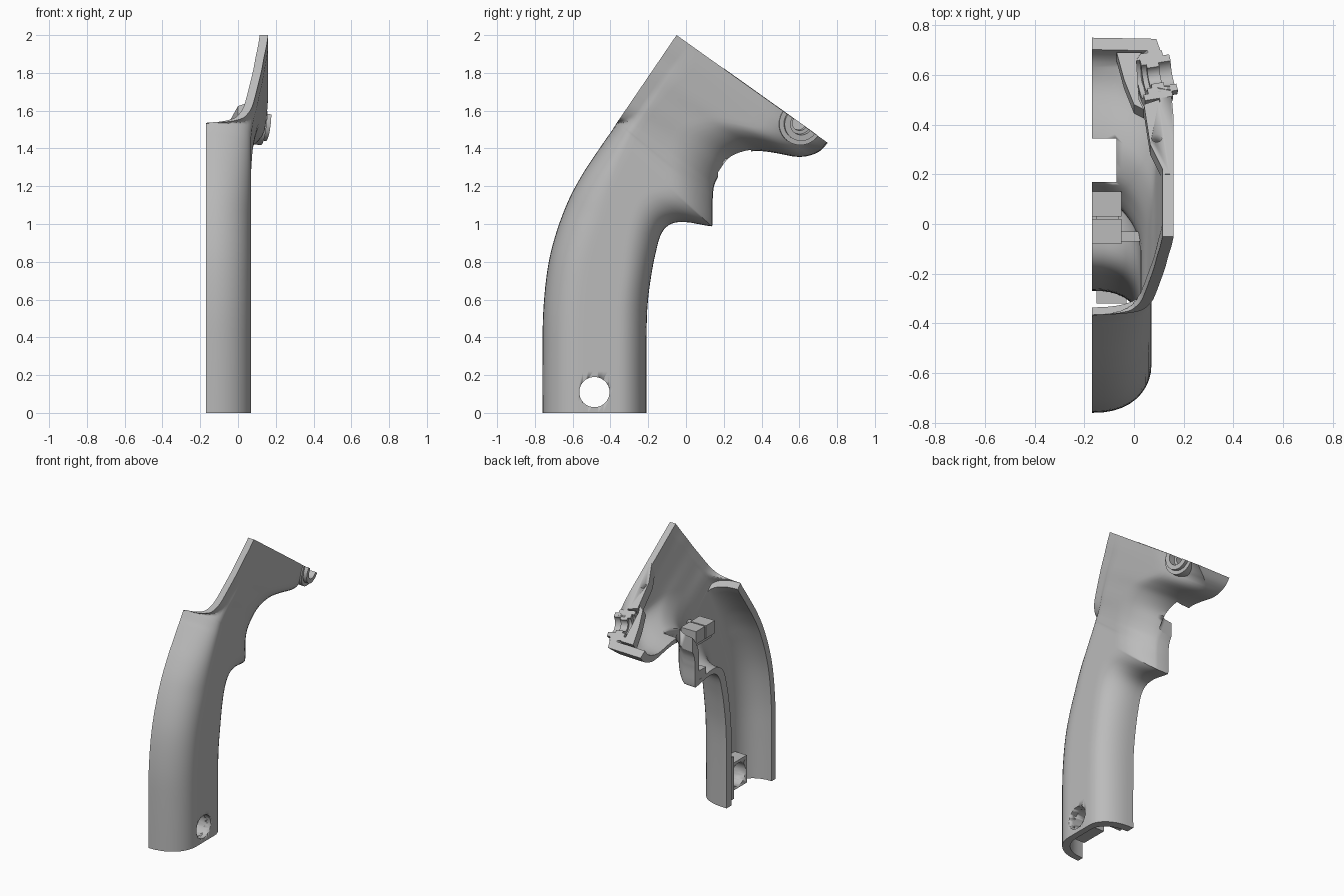
import bpy, bmesh, math
from mathutils import Vector

cube = bpy.data.objects.get("Cube")
if cube:
    bpy.data.objects.remove(cube)

grey = bpy.data.materials.new("plain_grey")
grey.use_nodes = True
grey.diffuse_color = (0.5, 0.5, 0.5, 1)
grey.node_tree.nodes["Principled BSDF"].inputs["Base Color"].default_value = (0.5, 0.5, 0.5, 1)

SPLIT = -0.17                       # flat plane where the half shell ends
WALL = 0.045
TOP = Vector((0, -0.05, 2.0))       # corner between the two head cuts
ALONG = Vector((0, 0.8, -0.57)).normalized()
DOWN = Vector((0, -0.57, -0.8)).normalized()


def finish(name, bm, smooth=35):
    bmesh.ops.recalc_face_normals(bm, faces=bm.faces)
    mesh = bpy.data.meshes.new(name)
    bm.to_mesh(mesh)
    bm.free()
    ob = bpy.data.objects.new(name, mesh)
    bpy.context.collection.objects.link(ob)
    mesh.materials.append(grey)
    bpy.ops.object.select_all(action='DESELECT')
    ob.select_set(True)
    bpy.context.view_layer.objects.active = ob
    bpy.ops.object.shade_smooth_by_angle(angle=math.radians(smooth))
    return ob


def loft(name, loops):
    """Skin equal closed loops and cap both ends."""
    bm = bmesh.new()
    rings = [[bm.verts.new(p) for p in loop] for loop in loops]
    bm.faces.new(rings[0])
    bm.faces.new(rings[-1])
    n = len(rings[0])
    for a, b in zip(rings, rings[1:]):
        for i in range(n):
            j = (i + 1) % n
            bm.faces.new((a[i], a[j], b[j], b[i]))
    return finish(name, bm)


def box(name, lo, hi):
    corners = [(lo[0], lo[1]), (hi[0], lo[1]), (hi[0], hi[1]), (lo[0], hi[1])]
    return loft(name, [[(x, y, z) for x, y in corners] for z in (lo[2], hi[2])])


def half_collar(name, centre, axis, u, v, r_out, r_in, a, b, steps=20):
    """Tube wall swept through half a turn about an axis."""
    loops = []
    for i in range(steps + 1):
        t = math.pi * i / steps
        ray = u * math.cos(t) + v * math.sin(t)
        loops.append([centre + ray * r + axis * h
                      for r, h in ((r_in, a), (r_out, a), (r_out, b), (r_in, b))])
    return loft(name, loops)


def rod(name, centre, axis, u, v, r, a, b):
    ring = [u * r * math.cos(k * math.tau / 40) + v * r * math.sin(k * math.tau / 40) for k in range(40)]
    return loft(name, [[centre + p + axis * h for p in ring] for h in (a, b)])


def rim_prism(name, outline, depth):
    """Solid hanging from the sloping top cut, drawn in plan."""
    rim = [Vector((x, y, 2 - .7125 * (y + .05))) for x, y in outline]
    return loft(name, [[p - DOWN * .002 for p in rim], [p + DOWN * depth for p in rim]])


def cut(target, cutter):
    m = target.modifiers.new("opening", 'BOOLEAN')
    m.operation = 'DIFFERENCE'
    m.solver = 'EXACT'
    m.object = cutter
    cutter.hide_render = True
    cutter.hide_set(True)


# Stations: back y, back z, front y, front z, side x, front rounding, front bluntness
handle = [
    (-.76, 0, -.21, 0, .07, .15, 0), (-.76, .3, -.21, .3, .07, .15, 0),
    (-.755, .55, -.205, .55, .07, .15, 0), (-.73, .78, -.185, .72, .07, .15, 0),
    (-.685, .96, -.16, .85, .07, .16, 0), (-.62, 1.13, -.13, .95, .07, .17, 0),
    (-.55, 1.26, -.08, 1.0, .07, .2, .05), (-.485, 1.36, 0, 1.01, .07, .25, .15),
    (-.42, 1.455, .12, .99, .07, .3, .28), (-.395, 1.49, .14, 1.0, .07, .3, .3),
    (-.37, 1.53, .14, 1.1, .07, .29, .3)]
# Head: cut position, front y, front z, side x, front rounding, bluntness, open edge x
head = [
    (.025, .142, 1.14, .072, .29, .3, -.05), (.06, .145, 1.18, .074, .28, .28, .02),
    (.11, .155, 1.22, .077, .28, .24, .05), (.19, .19, 1.28, .085, .29, .12, .074),
    (.3, .25, 1.35, .1, .3, 0, .09), (.45, .35, 1.385, .115, .3, 0, .108),
    (.6, .45, 1.38, .13, .28, 0, .125), (.75, .6, 1.355, .142, .27, .15, .138),
    (.87, .7, 1.38, .152, .33, .5, .15), (1, .75, 1.43, .16, .45, .78, .16)]
stations = [h + (SPLIT,) for h in handle]
stations += [(-.37 + .32 * h[0], 1.53 + .47 * h[0]) + h[1:] for h in head]


def smooth_stations(rows, steps=4):
    out = []
    for i in range(len(rows) - 1):
        four = [rows[max(i - 1, 0)], rows[i], rows[i + 1], rows[min(i + 2, len(rows) - 1)]]
        for k in range(steps):
            t = k / steps
            out.append([.5 * (2 * b + (c - a) * t + (2 * a - 5 * b + 4 * c - d) * t * t
                              + (3 * b - a - 3 * c + d) * t ** 3) for a, b, c, d in zip(*four)])
    return out + [list(rows[-1])]


def section(row, wall):
    """Half section from the back edge round to the front edge."""
    by, bz, fy, fz, side, rf, blunt, edge = row
    back, front = Vector((0, by, bz)), Vector((0, fy, fz))
    d = (front - back).normalized()
    if edge <= SPLIT + .01:
        back = back + d * wall
    front = front - d * wall * 1.3
    length = (front - back).length
    rb = .19 - .09 * min(max((bz - 1.1) / .43, 0), 1) - wall * .5
    rf = rf - wall * .5
    blend = min(max(blunt * 2.5, 0), 1)
    start = max(blunt, .4)
    quarter = [k / 10 * math.pi / 2 for k in range(11)]
    pts = [(rb * (1 - math.cos(a)), math.sin(a) ** .85) for a in quarter]
    pts += [(rb + (length - rb - rf) * k / 8, 1) for k in range(1, 8)]
    for a in reversed(quarter):
        run = 1 - math.cos(a)
        wedge = start + (1 - start) * run * (2 - run) if a > 0 else 0
        pts.append((length - rf * run, (1 - blend) * math.sin(a) ** .85 + blend * wedge))
    out = []
    for i, (s, f) in enumerate(pts):
        x = SPLIT + (side - wall - SPLIT) * f
        if i < 18:
            x = max(x, min(edge, side) - wall, SPLIT)
        p = back + d * s
        out.append(Vector((x, p.y, p.z)))
    return out


loops = [section(r, 0) + section(r, WALL)[::-1] for r in smooth_stations(stations)]
shell = loft("grip_shell", loops)

X, Y, Z = Vector((1, 0, 0)), Vector((0, 1, 0)), Vector((0, 0, 1))

# Trigger window and screw hole through the shell
cut(shell, box("trigger_window_cutter", (-.3, .17, 1.12), (-.07, .345, 1.55)))
screw = Vector((0, -.485, .11))
screw_cutter = rod("screw_hole_cutter", screw, X, Y, Z, .08, -.3, .3)
cut(shell, screw_cutter)
screw_block = box("screw_block", (-.07, -.58, .015), (.04, -.385, .21))
cut(screw_block, screw_cutter)

# Rib thickening the inside of the front wall near the foot
box("front_wall_rib", (-.15, -.32, .02), (-.03, -.25, .32))

# Stepped half collar in the nose
nose = TOP + ALONG * .8 + X * .1
axis = (X + ALONG * .2).normalized()
across = axis.cross(DOWN).normalized()
cut(shell, rod("nose_bore_cutter", nose, axis, across, DOWN, .06, -.12, .2))
for name, ro, ri, a, b in (("nose_collar_outer", .115, .085, -.08, .035),
                           ("nose_collar_inner", .09, .058, -.06, .06),
                           ("nose_collar_lip", .062, .04, -.04, .01)):
    half_collar(name, nose, axis, across, DOWN, ro, ri, a, b)

# Wall between the nose cavity and the collar
rim_prism("collar_wall", [(-.07, .69), (.03, .69), (.01, .66), (.02, .5), (.04, .46), (0, .48), (-.04, .58)], .06)

# Thickened rim pad with a peg socket
rim_pad = rim_prism("rim_pad", [(.125, .2), (.145, .2), (.13, .42), (.1, .5), (.04, .48), (.065, .32)], .07)
peg = Vector((.092, .345, 2 - .7125 * .395))
cut(rim_pad, rod("peg_socket_cutter", peg, DOWN, X, ALONG, .02, -.05, .05))

# Switch mount blocks behind the trigger
for name, y0, y1 in (("switch_mount_front", .03, .13), ("switch_mount_rear", -.08, .02)):
    box(name, (SPLIT, y0, 1.29), (-.05, y1, 1.38))
box("switch_mount_bridge", (-.15, -.07, 1.26), (-.06, .1, 1.3))
box("switch_mount_arm", (-.1, -.07, 1.29), (.04, -.03, 1.34))

# Solid trigger shelf tip
box("trigger_shelf", (SPLIT, .02, 1.03), (-.08, .12, 1.09))
